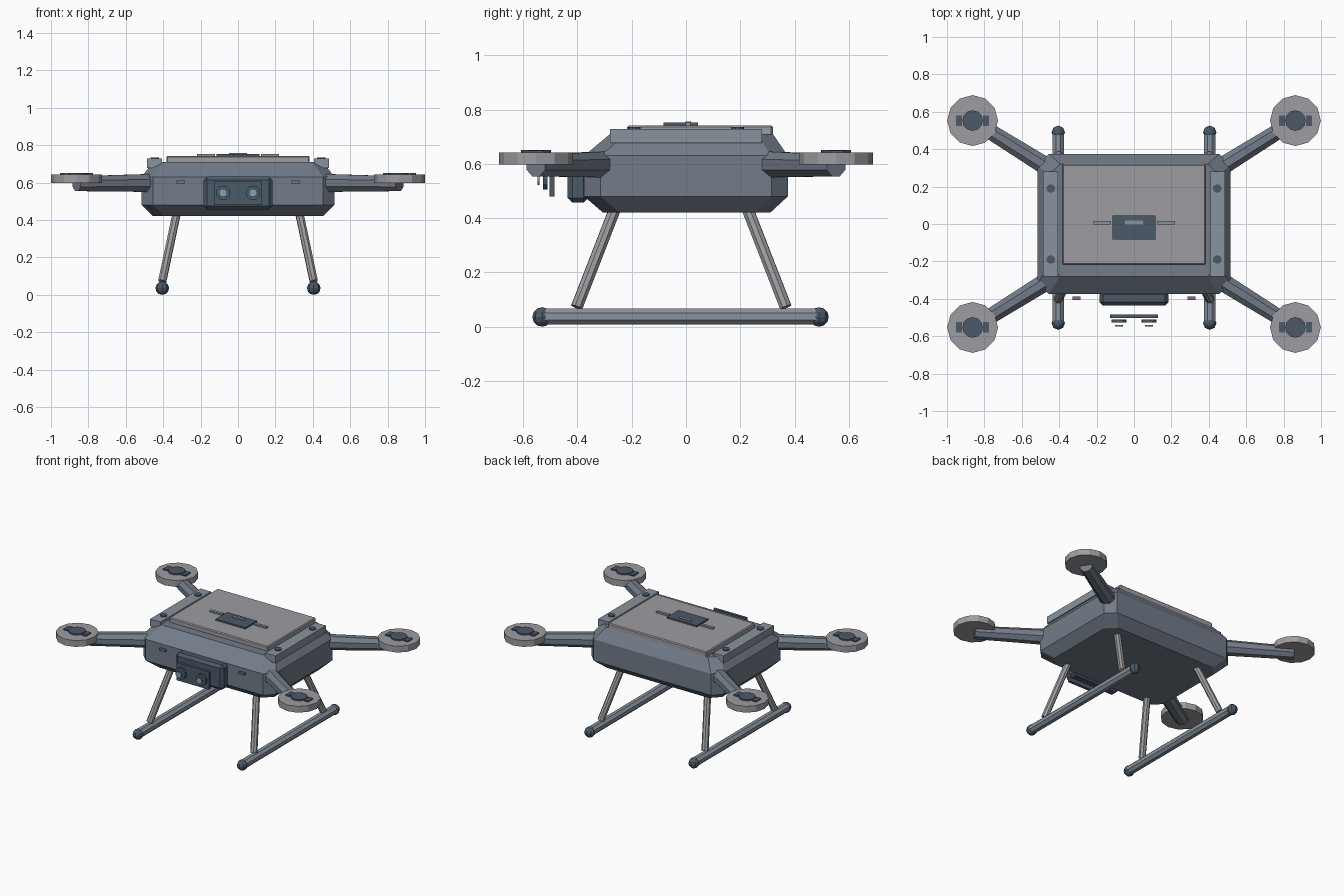
import bpy, bmesh, math
from mathutils import Vector

if "Cube" in bpy.data.objects:
    bpy.data.objects.remove(bpy.data.objects["Cube"])


def material(name, rgb):
    m = bpy.data.materials.new(name)
    m.diffuse_color = (*rgb, 1)
    m.use_nodes = True
    m.node_tree.nodes["Principled BSDF"].inputs["Base Color"].default_value = m.diffuse_color
    return m


SHELL = material("shell_blue_grey", (0.17, 0.20, 0.25))
LIGHT = material("light_grey", (0.34, 0.34, 0.36))
RAIL = material("rail_grey", (0.25, 0.29, 0.34))
DARK = material("dark_slate", (0.07, 0.10, 0.14))
PURPLE = material("marker_purple", (0.22, 0.14, 0.36))
GLASS = material("lens_glass", (0.22, 0.38, 0.45))


def finish(name, bm, mat):
    bmesh.ops.recalc_face_normals(bm, faces=bm.faces[:])
    me = bpy.data.meshes.new(name)
    bm.to_mesh(me)
    bm.free()
    me.materials.append(mat)
    ob = bpy.data.objects.new(name, me)
    bpy.context.collection.objects.link(ob)
    return ob


def box(name, lo, hi, mat, bevel=0):
    bm = bmesh.new()
    bmesh.ops.create_cube(bm, size=1)
    for v in bm.verts:
        v.co = [(a + b) / 2 + c * (b - a) for a, b, c in zip(lo, hi, v.co)]
    ob = finish(name, bm, mat)
    if bevel:
        mod = ob.modifiers.new("chamfer", 'BEVEL')
        mod.width, mod.segments = bevel, 1
    return ob


def rod(name, a, b, r1, r2, sides, mat, twist=0):
    """Straight tapered prism from a to b."""
    a, b = Vector(a), Vector(b)
    bm = bmesh.new()
    bmesh.ops.create_cone(bm, cap_ends=True, segments=sides, radius1=r1,
                          radius2=r2, depth=(b - a).length)
    ob = finish(name, bm, mat)
    ob.rotation_mode = 'QUATERNION'
    q = (b - a).to_track_quat('Z', 'Y')
    ob.rotation_quaternion = q @ Vector((0, 0, 1)).rotation_difference(Vector((0, 0, 1)))
    if twist:
        for v in ob.data.vertices:
            c, s = math.cos(twist), math.sin(twist)
            v.co.xy = (v.co.x * c - v.co.y * s, v.co.x * s + v.co.y * c)
    ob.location = (a + b) / 2
    return ob


def ball(name, loc, r, mat):
    bm = bmesh.new()
    bmesh.ops.create_uvsphere(bm, u_segments=8, v_segments=6, radius=r)
    ob = finish(name, bm, mat)
    ob.location = loc
    return ob


# Body shell: chamfered octagonal rings (z, half width, front y, back y)
levels = [(0.42, 0.455, -0.305, 0.31), (0.48, 0.515, -0.375, 0.375),
          (0.63, 0.515, -0.375, 0.375), (0.71, 0.455, -0.28, 0.32)]
cut = 0.06
bm = bmesh.new()
rings = []
for z, w, f, b in levels:
    pts = [(w - cut, f), (w, f + cut), (w, b - cut), (w - cut, b),
           (cut - w, b), (-w, b - cut), (-w, f + cut), (cut - w, f)]
    rings.append([bm.verts.new((x, y, z)) for x, y in pts])
for lo, hi in zip(rings, rings[1:]):
    for i in range(8):
        j = (i + 1) % 8
        bm.faces.new((lo[i], lo[j], hi[j], hi[i]))
bm.faces.new(rings[0][::-1])
bm.faces.new(rings[-1])
finish("body_shell", bm, SHELL)

# Top hatch with handle and latches
box("top_hatch", (-0.383, -0.217, 0.70), (0.383, 0.32, 0.742), LIGHT, 0.006)
box("hatch_plate", (-0.115, -0.083, 0.738), (0.115, 0.045, 0.752), DARK)
box("hatch_handle", (-0.047, -0.002, 0.748), (0.047, 0.018, 0.757), RAIL)

# Front sensor housing with stacked lens plates
box("sensor_housing", (-0.184, -0.436, 0.457), (0.184, -0.36, 0.632), DARK, 0.018)
box("sensor_face", (-0.127, -0.503, 0.48), (0.127, -0.484, 0.605), DARK)

for sx, side in ((-1, "left"), (1, "right")):
    xs = sorted((sx * 0.406, sx * 0.487))
    box(f"side_rail_{side}", (xs[0], -0.28, 0.677), (xs[1], 0.28, 0.728), RAIL)
    xs = sorted((sx * 0.122, sx * 0.22))
    box(f"hatch_latch_{side}", (xs[0], -0.002, 0.742), (xs[1], 0.017, 0.753), RAIL)
    xs = sorted((sx * 0.285, sx * 0.33))
    box(f"marker_light_{side}", (xs[0], -0.405, 0.596), (xs[1], -0.388, 0.61), PURPLE)

    # Lenses
    lx, lz = sx * 0.08, 0.545
    rod(f"lens_ring_{side}", (lx, -0.511, lz), (lx, -0.526, lz), 0.039, 0.039, 12, DARK)
    rod(f"lens_glass_{side}", (lx, -0.539, lz), (lx, -0.547, lz), 0.022, 0.022, 12, GLASS)

    # Landing skid with ball ends
    kx = sx * 0.405
    rod(f"skid_{side}", (kx, -0.53, 0.038), (kx, 0.49, 0.038), 0.032, 0.032, 8, RAIL,
        math.pi / 8)
    for y, end in ((-0.53, "front"), (0.49, "back")):
        ball(f"skid_cap_{end}_{side}", (kx, y, 0.036), 0.036, DARK)

    for sy, end in ((-1, "front"), (1, "back")):
        tag = f"{end}_{side}"
        # Splayed leg
        rod(f"leg_{tag}", (sx * 0.405, -0.0175 + sy * 0.385, 0.072),
            (sx * 0.325, -0.0175 + sy * 0.238, 0.45), 0.023, 0.023, 8, LIGHT)
        # Rail screws
        px, py = sx * 0.445, sy * 0.19
        rod(f"rail_screw_{tag}", (px, py, 0.72), (px, py, 0.735), 0.023, 0.023, 10, DARK)
        # Tapered arm
        mx, my = sx * 0.863, sy * 0.553
        rod(f"arm_{tag}", (sx * 0.46, sy * 0.302, 0.598), (mx, my, 0.594),
            0.052, 0.043, 8, SHELL, math.pi / 8)
        # Rotor disc, hub and blade tabs
        rod(f"rotor_disc_{tag}", (mx, my, 0.598), (mx, my, 0.642), 0.136, 0.136, 12, LIGHT)
        rod(f"rotor_hub_{tag}", (mx, my, 0.63), (mx, my, 0.652), 0.055, 0.055, 12, DARK)
        for k in (-1, 1):
            cx = mx + k * 0.072
            box(f"rotor_tab_{tag}_{'inner' if k * sx < 0 else 'outer'}",
                (cx - 0.016, my - 0.028, 0.636), (cx + 0.016, my + 0.028, 0.65), DARK)
